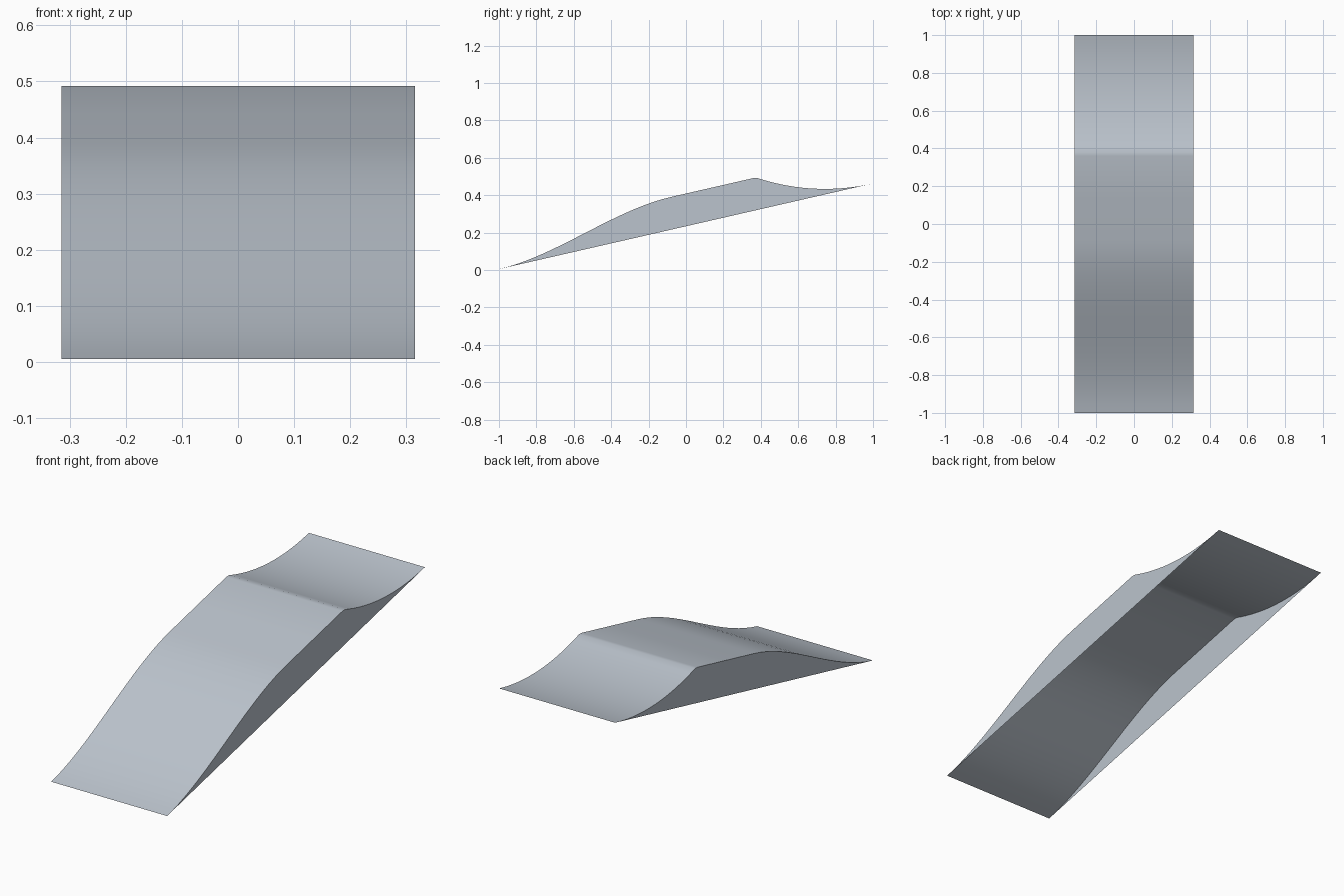
import bpy, bmesh

if "Cube" in bpy.data.objects:
    bpy.data.objects.remove(bpy.data.objects["Cube"])

HALF_W = 0.315
RISE = 0.175          # height of the deck above the sloping base line


def base(y):
    return 0.005 + 0.229 * (y + 1)


def height(y):
    if y < -0.08:                          # S-shaped lead-in
        t = (y + 1) / 0.92
        return RISE * t * t * (3 - 2 * t)
    if y <= 0.36:                          # straight deck
        return RISE
    t = (y - 0.38) / 0.62                  # hollow tail
    return 0.171 * (1 - max(t, 0)) ** 2


# Stations along the length
ys = [-1 + 0.92 * i / 20 for i in range(21)] + [0.14, 0.36]
ys += [0.38 + 0.62 * i / 18 for i in range(19)]
n = len(ys)

mat = bpy.data.materials.new("blue_grey")
mat.diffuse_color = (0.50, 0.55, 0.61, 1)
mat.use_nodes = True
mat.node_tree.nodes["Principled BSDF"].inputs["Base Color"].default_value = mat.diffuse_color


def make_object(name, bm):
    mesh = bpy.data.meshes.new(name)
    bm.to_mesh(mesh)
    bm.free()
    mesh.materials.append(mat)
    ob = bpy.data.objects.new(name, mesh)
    bpy.context.collection.objects.link(ob)
    return ob


# Curved top skin
bm = bmesh.new()
rows = [[bm.verts.new((s * HALF_W, y, base(y) + height(y))) for s in (-1, 1)] for y in ys]
for a, b in zip(rows, rows[1:]):
    bm.faces.new((a[0], a[1], b[1], b[0])).smooth = True
top = make_object("top_skin", bm)
bpy.context.view_layer.objects.active = top
top.select_set(True)
bpy.ops.object.shade_smooth_by_angle(angle=0.5)

# Flat side walls, underside left open
for name, s in (("left_wall", -1), ("right_wall", 1)):
    bm = bmesh.new()
    upper = [bm.verts.new((s * HALF_W, y, base(y) + height(y))) for y in ys]
    lower = [bm.verts.new((s * HALF_W, y, base(y))) for y in ys[1:-1]]
    lower = [upper[0]] + lower + [upper[-1]]
    for i in range(n - 1):
        ring = [lower[i], lower[i + 1], upper[i + 1], upper[i]]
        ring = list(dict.fromkeys(ring))   # tips become triangles
        bm.faces.new(ring if s > 0 else ring[::-1])
    make_object(name, bm)
